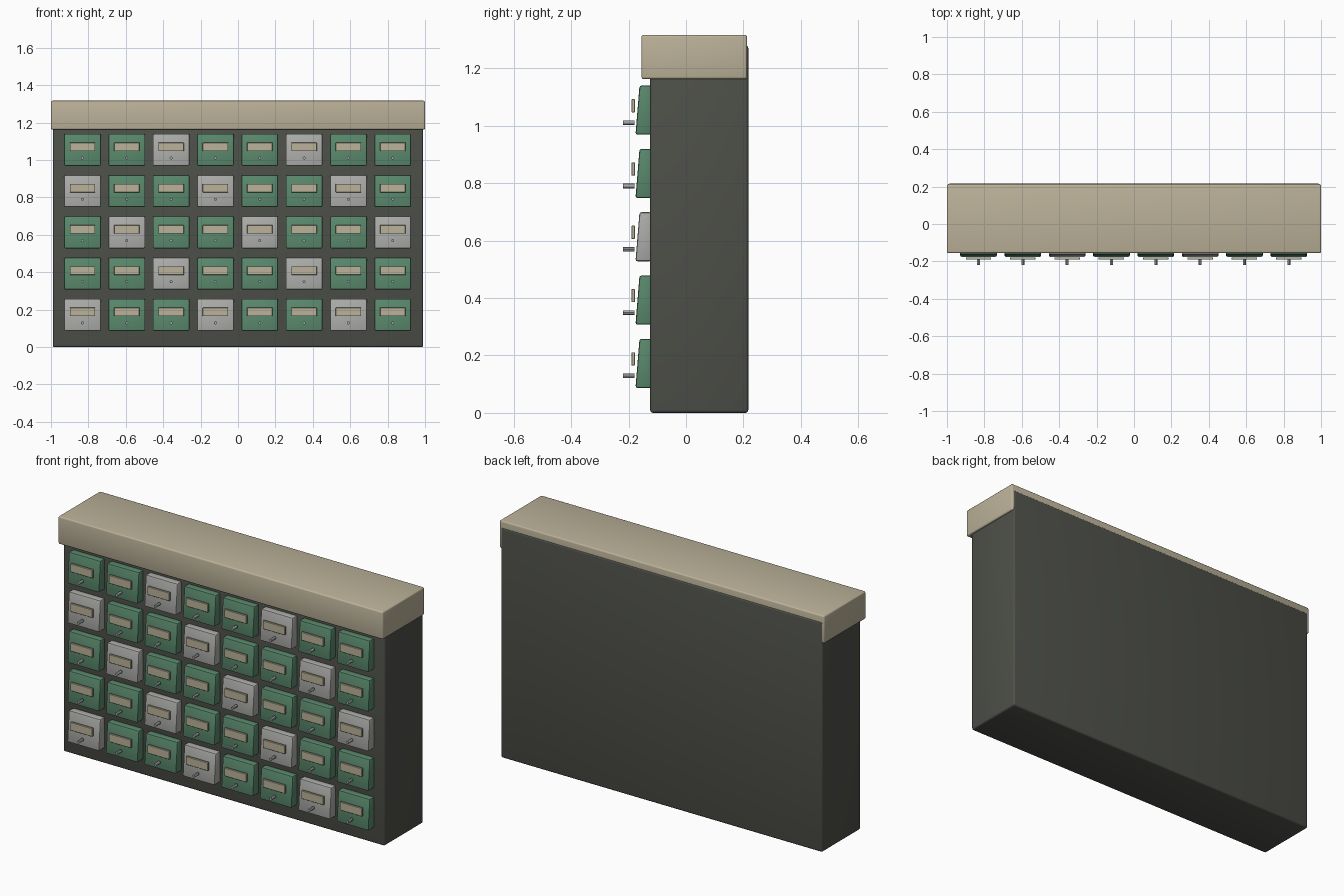
import bpy
import bmesh
from mathutils import Vector

if "Cube" in bpy.data.objects:
    bpy.data.objects.remove(bpy.data.objects["Cube"], do_unlink=True)


def material(name, rgb, metallic=0.0):
    mat = bpy.data.materials.new(name)
    mat.use_nodes = True
    mat.diffuse_color = (*rgb, 1)
    shader = next(n for n in mat.node_tree.nodes if n.type == 'BSDF_PRINCIPLED')
    shader.inputs["Base Color"].default_value = (*rgb, 1)
    shader.inputs["Roughness"].default_value = 0.6
    return mat


CHARCOAL = material("charcoal", (0.075, 0.079, 0.066))
BEIGE = material("beige", (0.50, 0.445, 0.319))
GREEN = material("green", (0.10, 0.246, 0.15))
GREY = material("light grey", (0.413, 0.418, 0.402))
STEEL = material("steel", (0.37, 0.39, 0.39))


def finish(name, bm, mat, bevel=0.0, segments=2):
    """Turn a bmesh into a named object with softened edges."""
    if bevel:
        bmesh.ops.bevel(bm, geom=bm.edges[:], offset=bevel, segments=segments,
                        profile=0.5, affect='EDGES')
    mesh = bpy.data.meshes.new(name)
    bm.to_mesh(mesh)
    bm.free()
    mesh.materials.append(mat)
    obj = bpy.data.objects.new(name, mesh)
    bpy.context.collection.objects.link(obj)
    bpy.ops.object.select_all(action='DESELECT')
    obj.select_set(True)
    bpy.context.view_layer.objects.active = obj
    bpy.ops.object.shade_smooth_by_angle()
    return obj


def box(name, low, high, mat, bevel, segments=2, lean=0.0):
    """Box between two corners; lean pushes the top front edge back."""
    low, high = Vector(low), Vector(high)
    bm = bmesh.new()
    bmesh.ops.create_cube(bm, size=1)
    for v in bm.verts:
        at_front, at_top = v.co.y < 0, v.co.z > 0
        v.co = Vector(l + (c + 0.5) * (h - l) for l, c, h in zip(low, v.co, high))
        if at_front and at_top:
            v.co.y += lean
    return finish(name, bm, mat, bevel, segments)


def knob(name, centre, radius, length, mat):
    """Short round pull pointing to the front."""
    bm = bmesh.new()
    bmesh.ops.create_cone(bm, cap_ends=True, segments=12, radius1=radius,
                          radius2=radius, depth=length)
    for v in bm.verts:
        v.co = Vector((v.co.x, v.co.z, -v.co.y)) + Vector(centre)
    bmesh.ops.recalc_face_normals(bm, faces=bm.faces[:])
    return finish(name, bm, mat)


# Cabinet and overhanging hood
box("cabinet_body", (-0.99, -0.125, 0), (0.99, 0.217, 1.28), CHARCOAL, 0.01, 3)
box("hood", (-1, -0.155, 1.163), (1, 0.213, 1.317), BEIGE, 0.008, 3)

# Grid of doors, each with a label plate and a knob
ROWS, COLUMNS = 5, 8
for row in range(ROWS):
    base = 0.969 - row * 0.2205
    for col in range(COLUMNS):
        x = (col - 3.5) * 0.237 - 0.002
        tag = f"{row + 1}_{col + 1}"
        paint = GREY if (col - row) % 3 == 2 else GREEN
        box("door_" + tag, (x - 0.098, -0.176, base),
            (x + 0.098, -0.12, base + 0.171), paint, 0.007, 2, lean=0.014)
        box("label_" + tag, (x - 0.068, -0.19, base + 0.078),
            (x + 0.068, -0.178, base + 0.124), BEIGE, 0.0015, 1)
        knob("knob_" + tag, (x, -0.1995, base + 0.042), 0.008, 0.039, STEEL)
